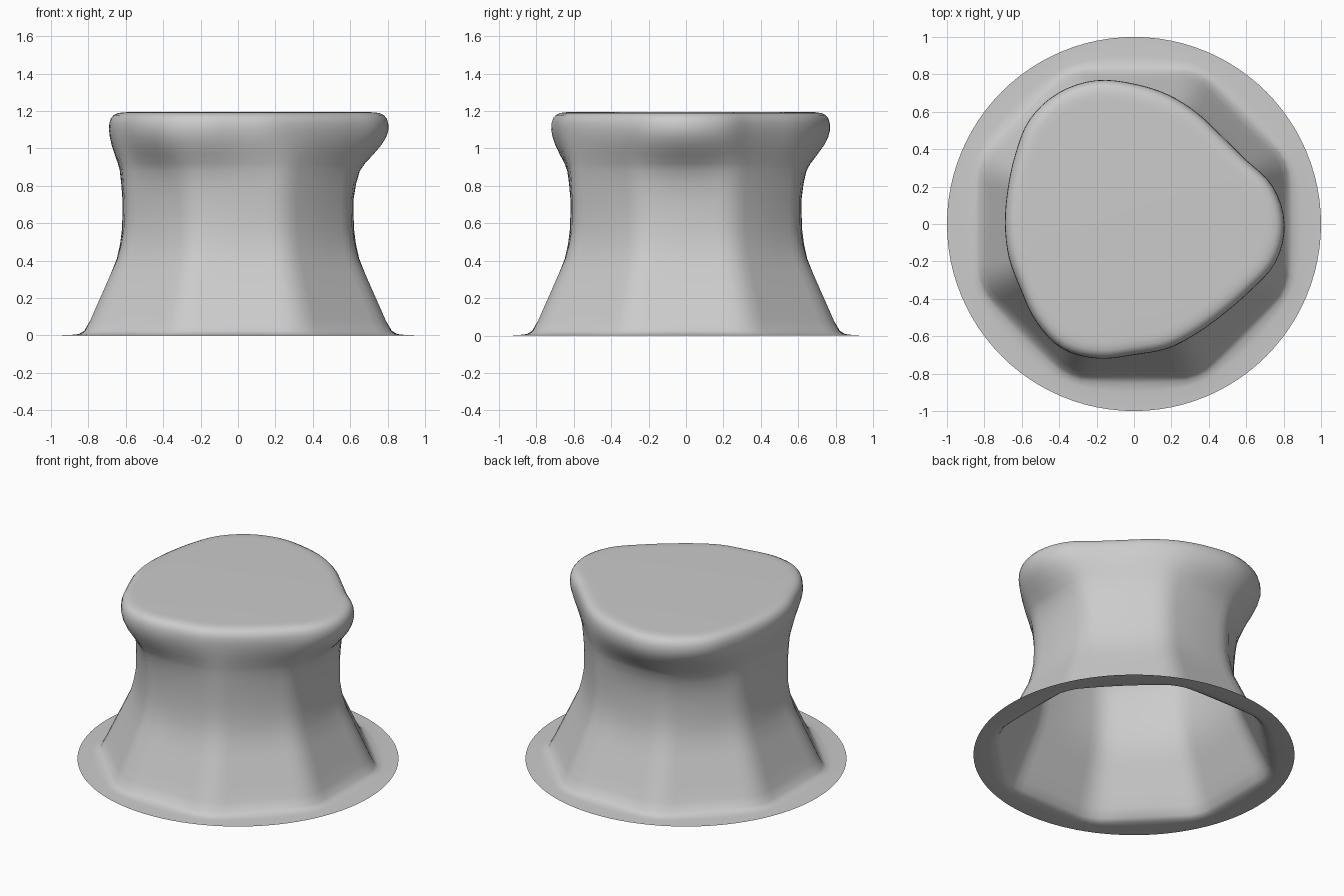
import bpy
import bmesh
import math

cube = bpy.data.objects.get("Cube")
if cube:
    bpy.data.objects.remove(cube, do_unlink=True)

SEGMENTS = 96

# Rounded triangular head: radius every 15 degrees
HEAD = [.805, .77, .69, .665, .683, .715, .75, .795, .81, .79, .735, .70,
        .69, .693, .70, .74, .77, .745, .70, .69, .675, .68, .717, .785]


def head_radius(angle):
    """Smooth periodic interpolation of the head outline."""
    t = angle / math.tau * len(HEAD)
    i = int(t)
    f = t - i
    a, b, c, d = (HEAD[(i + k) % len(HEAD)] for k in (-1, 0, 1, 2))
    return b + f / 2 * (c - a + f * (2 * a - 5 * b + 4 * c - d + f * (3 * (b - c) + d - a)))


def octagon_radius(angle, apothem):
    """Octagon with softened corners."""
    off = (angle + math.pi / 8) % (math.pi / 4) - math.pi / 8
    return min(apothem / math.cos(off), apothem * 1.06)


# Wall rings: height, octagon apothem, share of circular outline
WALL = [(0, 1, 1), (.002, .9, .7), (.008, .85, .3), (.025, .822, .1), (.08, .79, 0),
        (.16, .755, 0), (.25, .715, 0), (.33, .68, 0), (.41, .648, .1), (.49, .63, .2),
        (.57, .62, .3), (.65, .618, .3), (.73, .618, .3)]
# Head rings: height, share of head outline, inset
CROWN = [(.81, .06, 0), (.88, .17, 0), (.92, .32, 0), (.97, .57, 0), (1.02, .8, 0),
         (1.06, .93, 0), (1.1, 1, 0), (1.135, 1, .002), (1.16, 1, .01), (1.178, 1, .025),
         (1.188, 1, .045), (1.193, 1, .075), (1.194, 1, .11)]

bm = bmesh.new()
angles = [math.tau * i / SEGMENTS for i in range(SEGMENTS)]


def add_ring(z, radius):
    return [bm.verts.new((radius(a) * math.cos(a), radius(a) * math.sin(a), z)) for a in angles]


def neck_radius(a, apothem, roundness):
    return octagon_radius(a, apothem) * (1 - roundness) + apothem * roundness


# Flange, waisted wall and flared head, open underneath
rings = [add_ring(z, lambda a, r=r, k=k: neck_radius(a, r, k)) for z, r, k in WALL]
rings += [add_ring(z, lambda a, w=w, s=s: neck_radius(a, .62, .3) * (1 - w) + head_radius(a) * w - s)
          for z, w, s in CROWN]
for low, high in zip(rings, rings[1:]):
    for i in range(SEGMENTS):
        j = (i + 1) % SEGMENTS
        bm.faces.new((low[i], low[j], high[j], high[i]))

# Flat top
bm.faces.new(rings[-1])
for face in bm.faces:
    face.smooth = True

mesh = bpy.data.meshes.new("flared_pedestal")
bm.to_mesh(mesh)
bm.free()
pedestal = bpy.data.objects.new("flared_pedestal", mesh)
bpy.context.collection.objects.link(pedestal)

# Single plain grey
grey = bpy.data.materials.new("light_grey")
grey.use_nodes = True
colour = (.6, .6, .6, 1)
grey.diffuse_color = colour
grey.node_tree.nodes["Principled BSDF"].inputs["Base Color"].default_value = colour
mesh.materials.append(grey)
